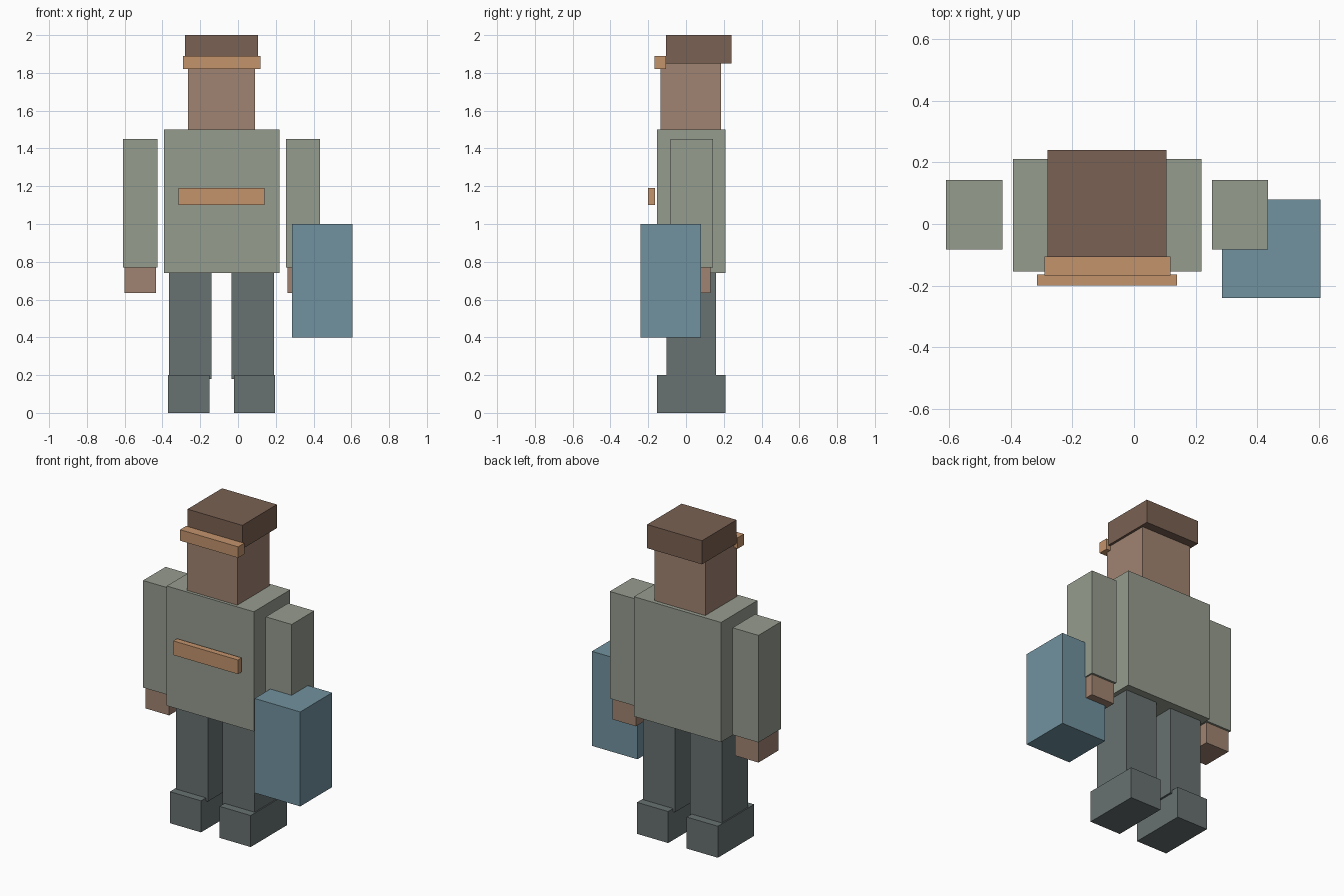
import bpy
from mathutils import Vector

cube = bpy.data.objects.get("Cube")
if cube:
    bpy.data.objects.remove(cube, do_unlink=True)


def linear(v):
    v /= 255
    return v / 12.92 if v <= 0.04045 else ((v + 0.055) / 1.055) ** 2.4


def material(name, *rgb):
    colour = [linear(v) for v in rgb] + [1]
    mat = bpy.data.materials.new(name)
    mat.use_nodes = True
    mat.diffuse_color = colour
    mat.node_tree.nodes["Principled BSDF"].inputs["Base Color"].default_value = colour
    return mat


def box(name, mat, x, y, z):
    """Add a box spanning the given (low, high) range on each axis."""
    low, high = (Vector(c) for c in zip(x, y, z))
    bpy.ops.mesh.primitive_cube_add(size=1, location=(low + high) / 2)
    obj = bpy.context.object
    obj.name = obj.data.name = name
    for vert in obj.data.vertices:
        vert.co *= high - low
    obj.data.materials.append(mat)
    return obj


brown = material("dark brown", 122, 97, 82)
skin = material("skin", 160, 132, 113)
sage = material("sage green", 150, 156, 143)
tan = material("tan orange", 195, 147, 108)
slate = material("slate grey", 104, 113, 113)
blue = material("steel blue", 113, 146, 159)

# Head and headwear
box("head", skin, (-0.265, 0.09), (-0.135, 0.185), (1.5, 1.86))
box("hair", brown, (-0.28, 0.105), (-0.107, 0.24), (1.85, 2.0))
box("forehead_band", tan, (-0.29, 0.118), (-0.167, -0.105), (1.82, 1.89))

# Torso and chest strip
box("torso", sage, (-0.393, 0.219), (-0.154, 0.21), (0.74, 1.5))
box("chest_strip", tan, (-0.314, 0.14), (-0.2, -0.163), (1.1, 1.19))

# Limbs, mirrored about the body's own centre line
centre = -0.087


def pair(name, mat, inner, outer, y, z):
    box("right_" + name, mat, (centre - outer, centre - inner), y, z)
    box("left_" + name, mat, (centre + inner, centre + outer), y, z)


pair("arm", sage, 0.34, 0.522, (-0.083, 0.143), (0.77, 1.45))
pair("hand", skin, 0.348, 0.513, (-0.07, 0.13), (0.635, 0.77))
pair("leg", slate, 0.052, 0.277, (-0.104, 0.16), (0.18, 0.74))
pair("foot", slate, 0.065, 0.284, (-0.154, 0.21), (0, 0.2))

# Box carried at the left hand
box("carried_box", blue, (0.285, 0.605), (-0.24, 0.08), (0.4, 1.0))
